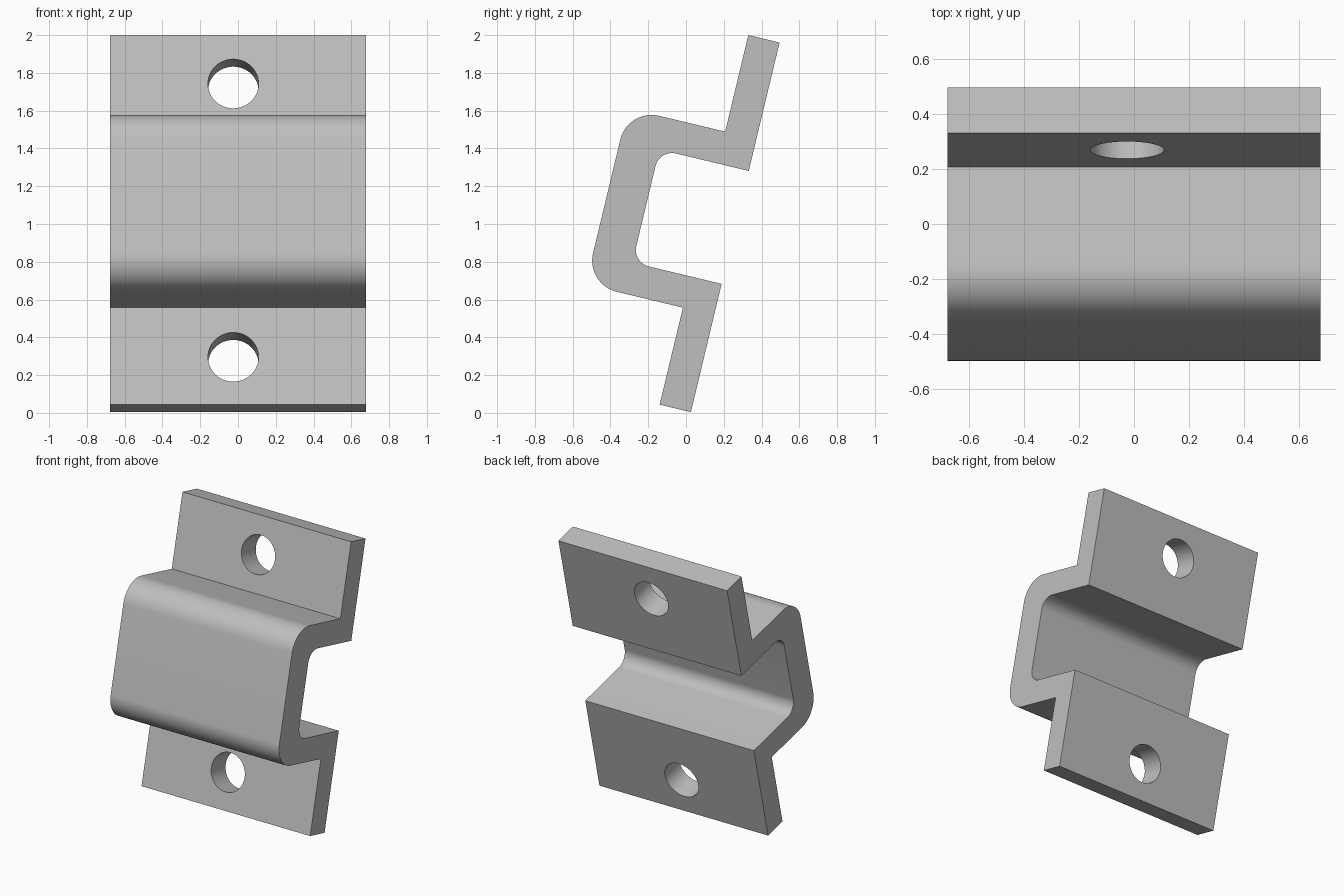
import bpy, bmesh, math
from mathutils import Vector

cube = bpy.data.objects.get("Cube")
if cube:
    bpy.data.objects.remove(cube, do_unlink=True)

TILT = math.radians(13.5)
HALF_WIDTH = 0.677
BACK = Vector((0, math.cos(TILT), -math.sin(TILT)))
UP = Vector((0, math.sin(TILT), math.cos(TILT)))


def place(x, depth, height):
    """Bracket coordinates to leaning world coordinates."""
    return Vector((x, 0, 0)) + BACK * depth + UP * height


def fillet(depth, height, radius, up, steps=16):
    """Rounded corner on the front wall; up is 1 for the top corner, -1 for the bottom."""
    arc = []
    for i in range(steps + 1):
        a = math.pi / 2 * i / steps
        arc.append((depth + radius * (1 - math.cos(a)),
                    height - up * radius * (1 - math.sin(a))))
    return arc


# Colour
steel = bpy.data.materials.new("light grey metal")
steel.use_nodes = True
steel.diffuse_color = (0.52, 0.52, 0.52, 1)
steel.node_tree.nodes["Principled BSDF"].inputs["Base Color"].default_value = (0.52, 0.52, 0.52, 1)

# Hat-shaped side profile as (depth, height)
face, rear = -0.146, 0.024
profile = [(face, 2.022), (rear, 2.022), (rear, 1.323)]
profile += fillet(-0.462, 1.323, 0.09, 1)[::-1]
profile += fillet(-0.462, 0.708, 0.09, -1)
profile += [(rear, 0.708), (rear, 0.01), (face, 0.01), (face, 0.538)]
profile += fillet(-0.676, 0.538, 0.17, -1)[::-1]
profile += fillet(-0.676, 1.496, 0.17, 1)
profile += [(face, 1.496)]

# Bracket body, extruded across the width
bm = bmesh.new()
side = bm.faces.new([bm.verts.new(place(-HALF_WIDTH, d, h)) for d, h in profile])
ext = bmesh.ops.extrude_face_region(bm, geom=[side], use_keep_orig=True)
moved = [v for v in ext["geom"] if isinstance(v, bmesh.types.BMVert)]
bmesh.ops.translate(bm, verts=moved, vec=(2 * HALF_WIDTH, 0, 0))
bmesh.ops.recalc_face_normals(bm, faces=bm.faces)
mesh = bpy.data.meshes.new("bracket")
bm.to_mesh(mesh)
bm.free()
bracket = bpy.data.objects.new("bracket", mesh)
bpy.context.collection.objects.link(bracket)
mesh.materials.append(steel)

# Screw holes through both flanges
for name, height in (("upper", 1.757), ("lower", 0.269)):
    bpy.ops.mesh.primitive_cylinder_add(
        vertices=48, radius=0.134, depth=0.4,
        location=place(-0.025, (face + rear) / 2, height),
        rotation=BACK.to_track_quat("Z", "Y").to_euler())
    cutter = bpy.context.object
    cutter.name = name + "_hole_cutter"
    cutter.data.materials.append(steel)
    cutter.hide_render = True
    bpy.ops.object.select_all(action="DESELECT")
    bracket.select_set(True)
    bpy.context.view_layer.objects.active = bracket
    cut = bracket.modifiers.new(name + "_hole", "BOOLEAN")
    cut.operation = "DIFFERENCE"
    cut.solver = "EXACT"
    cut.object = cutter
    bpy.ops.object.modifier_apply(modifier=cut.name)
    bpy.data.objects.remove(cutter, do_unlink=True)

bpy.ops.object.shade_smooth_by_angle(angle=math.radians(30))
